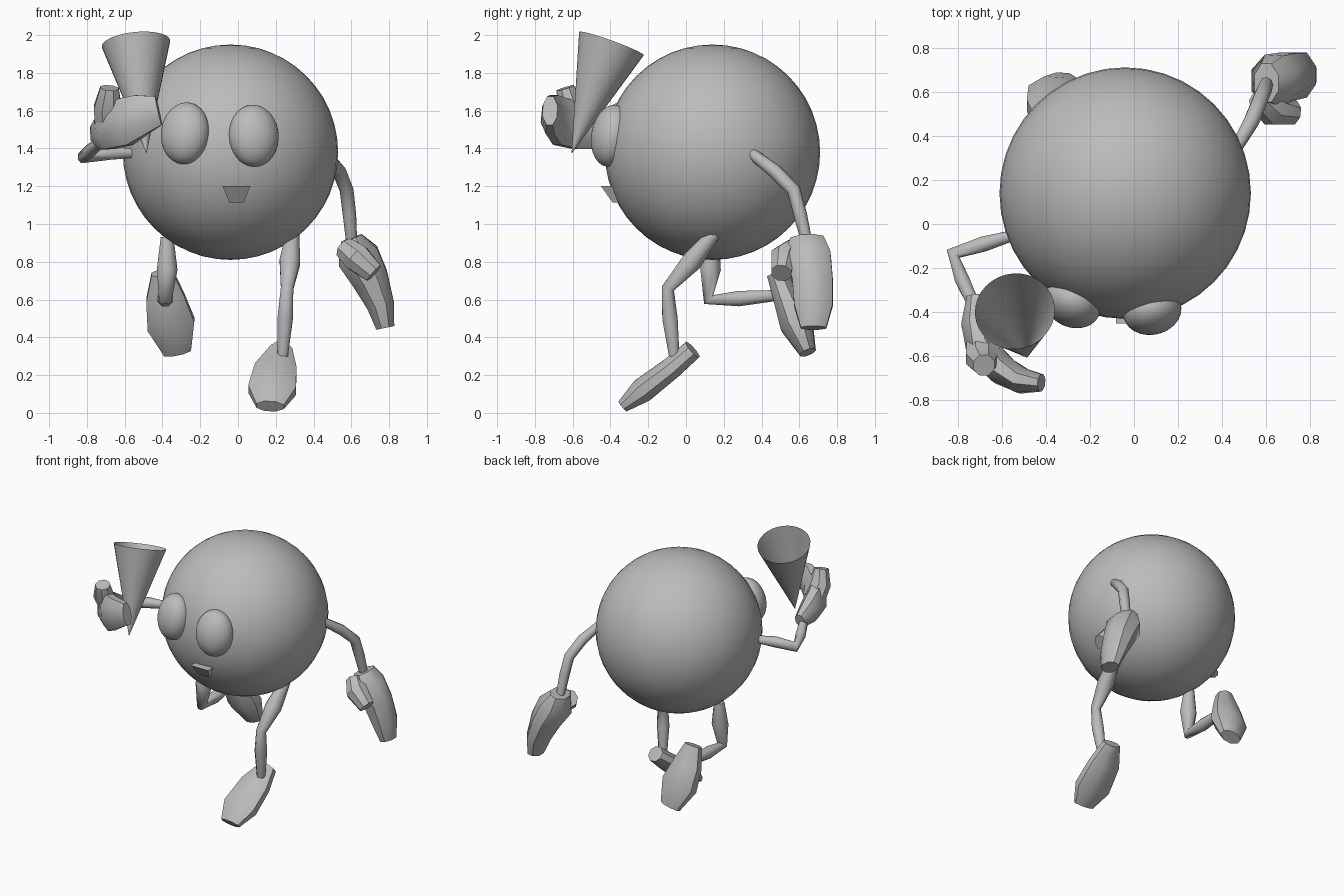
import bpy, bmesh, math
from mathutils import Vector

cube = bpy.data.objects.get("Cube")
if cube:
    bpy.data.objects.remove(cube, do_unlink=True)

grey = bpy.data.materials.new("plain grey")
grey.use_nodes = True
grey.diffuse_color = (0.5, 0.5, 0.5, 1)
grey.node_tree.nodes["Principled BSDF"].inputs["Base Color"].default_value = (0.5, 0.5, 0.5, 1)


def finish(obj, name, angle=40):
    obj.name = name
    obj.data.materials.clear()
    obj.data.materials.append(grey)
    bpy.ops.object.select_all(action="DESELECT")
    obj.select_set(True)
    bpy.context.view_layer.objects.active = obj
    bpy.ops.object.shade_smooth_by_angle(angle=math.radians(angle))
    return obj


def from_bmesh(bm, name, angle=40):
    bmesh.ops.recalc_face_normals(bm, faces=bm.faces)
    mesh = bpy.data.meshes.new(name)
    bm.to_mesh(mesh)
    bm.free()
    obj = bpy.data.objects.new(name, mesh)
    bpy.context.collection.objects.link(obj)
    return finish(obj, name, angle)


def loft(name, rings, wide=(1, 0, 0), sides=8, angle=40):
    """Skin oval rings (x, y, z, half width, half thickness) along their path."""
    bm = bmesh.new()
    centres = [Vector(r[:3]) for r in rings]
    loops = []
    for i, r in enumerate(rings):
        path = (centres[min(i + 1, len(rings) - 1)] - centres[max(i - 1, 0)]).normalized()
        u = Vector(wide)
        u = (u - path * u.dot(path)).normalized()
        v = path.cross(u)
        loop = []
        for k in range(sides):
            a = math.tau * (k + 0.5) / sides
            loop.append(bm.verts.new(centres[i] + u * r[3] * math.cos(a) * 1.05
                                     + v * r[4] * math.sin(a) * 1.05))
        loops.append(loop)
    for a, b in zip(loops, loops[1:]):
        for k in range(sides):
            n = (k + 1) % sides
            bm.faces.new((a[k], a[n], b[n], b[k]))
    bm.faces.new(loops[0])
    bm.faces.new(loops[-1])
    return from_bmesh(bm, name, angle)


def limb(name, points, radii, wide):
    loft(name, [(*p, r, r) for p, r in zip(points, radii)], wide, angle=60)


def ball(name, centre, scale, facing=None):
    bpy.ops.mesh.primitive_uv_sphere_add(segments=40, ring_count=24, location=centre)
    obj = bpy.context.object
    obj.scale = scale
    if facing:
        obj.rotation_euler = Vector(facing).to_track_quat("-Y", "Z").to_euler()
    return finish(obj, name, 60)


# Round body
body_centre = Vector((-0.04, 0.14, 1.38))
ball("body", body_centre, (0.57, 0.57, 0.57))

# Eyes follow the curve of the body
for name, place in (("right_eye", (-0.28, -0.36, 1.48)), ("left_eye", (0.083, -0.395, 1.467))):
    ball(name, place, (0.133, 0.105, 0.165), Vector(place) - body_centre)

# Small tapered mouth
bm = bmesh.new()
bmesh.ops.create_cube(bm, size=1)
for v in bm.verts:
    top, front = v.co.z > 0, v.co.y < 0
    half = 0.073 if top else 0.038
    v.co = ((half if v.co.x > 0 else -half) - 0.008,
            (-0.45 if top else -0.39) if front else -0.33,
            1.2 if top else 1.115)
from_bmesh(bm, "mouth", 20)

# Arms
limb("left_arm", [(0.46, 0.34, 1.38), (0.535, 0.47, 1.28), (0.575, 0.57, 1.18),
                  (0.59, 0.605, 1.05), (0.605, 0.65, 0.86)],
     (0.028, 0.036, 0.035, 0.034, 0.026), (1, -0.5, 0))
limb("right_arm", [(-0.54, -0.05, 1.375), (-0.68, -0.09, 1.375), (-0.82, -0.135, 1.357),
                   (-0.78, -0.25, 1.39), (-0.72, -0.38, 1.44)],
     (0.024, 0.036, 0.034, 0.034, 0.028), (0, 0, 1))

# Left mitten hand hangs down
loft("left_hand", [(0.6, 0.64, 0.925, 0.06, 0.09), (0.635, 0.645, 0.83, 0.115, 0.125),
                   (0.70, 0.67, 0.71, 0.1, 0.11), (0.755, 0.675, 0.57, 0.075, 0.105),
                   (0.78, 0.675, 0.45, 0.05, 0.07)])
loft("left_thumb", [(0.57, 0.58, 0.87, 0.06, 0.06), (0.63, 0.52, 0.82, 0.075, 0.075),
                    (0.72, 0.505, 0.74, 0.055, 0.055)], (0, 1, 0))

# Right mitten hand wraps round the cone
loft("right_hand", [(-0.72, -0.33, 1.45, 0.05, 0.04), (-0.715, -0.45, 1.48, 0.09, 0.07),
                    (-0.69, -0.56, 1.51, 0.12, 0.075), (-0.6, -0.66, 1.54, 0.13, 0.07),
                    (-0.51, -0.71, 1.58, 0.11, 0.06), (-0.42, -0.72, 1.6, 0.08, 0.04)],
     (0, 0, 1))
loft("right_thumb", [(-0.68, -0.55, 1.53, 0.08, 0.07), (-0.69, -0.61, 1.62, 0.075, 0.065),
                     (-0.68, -0.64, 1.72, 0.05, 0.05)])

# Open cone held in the right hand
tip, rim = Vector((-0.485, -0.605, 1.375)), Vector((-0.54, -0.395, 1.955))
bpy.ops.mesh.primitive_cone_add(vertices=32, radius1=0.001, radius2=0.182,
                                depth=(rim - tip).length, end_fill_type="NOTHING",
                                location=(tip + rim) / 2,
                                rotation=(rim - tip).to_track_quat("Z", "Y").to_euler())
finish(bpy.context.object, "cone", 60)

# Legs, thick at mid thigh and mid shin
leg_radii = (0.035, 0.056, 0.034, 0.042, 0.027)
limb("left_leg", [(0.29, 0.15, 0.95), (0.275, 0.03, 0.80), (0.26, -0.095, 0.66),
                  (0.25, -0.085, 0.5), (0.235, -0.06, 0.28)], leg_radii, (1, 0, 0))
limb("right_leg", [(-0.375, 0.14, 0.93), (-0.375, 0.13, 0.76), (-0.385, 0.12, 0.6),
                   (-0.385, 0.28, 0.605), (-0.39, 0.52, 0.625)], leg_radii, (1, 0, 0))

# Feet
loft("left_foot", [(0.23, 0.035, 0.335, 0.06, 0.055), (0.20, -0.08, 0.235, 0.115, 0.06),
                   (0.18, -0.23, 0.12, 0.13, 0.068), (0.17, -0.335, 0.035, 0.075, 0.035)])
loft("right_foot", [(-0.40, 0.48, 0.74, 0.06, 0.055), (-0.385, 0.53, 0.61, 0.105, 0.07),
                    (-0.355, 0.585, 0.47, 0.13, 0.09), (-0.32, 0.645, 0.32, 0.075, 0.045)])
